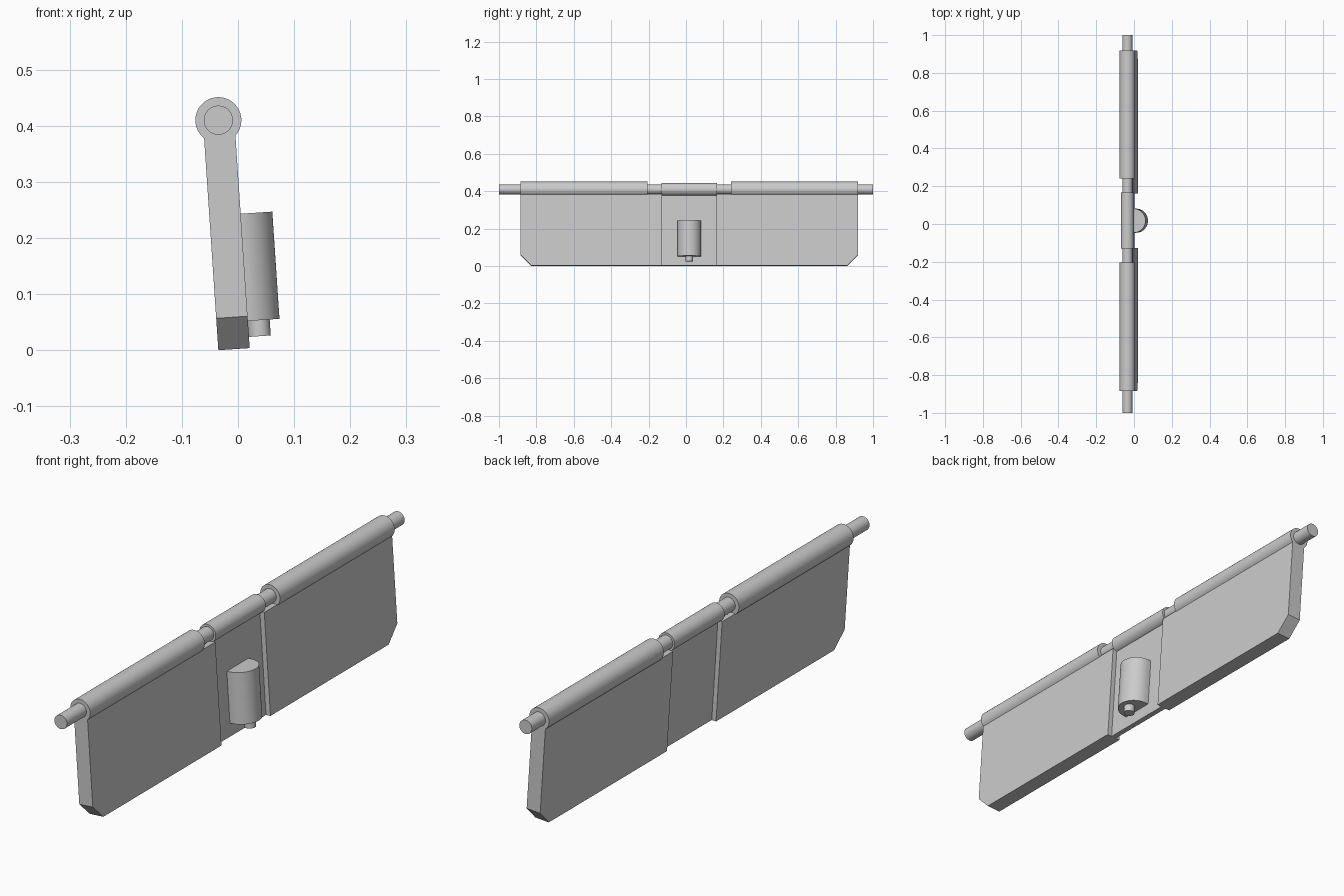
import bpy, bmesh, math
from mathutils import Matrix, Vector

if "Cube" in bpy.data.objects:
    bpy.data.objects.remove(bpy.data.objects["Cube"])

# Hinge frame: origin on the rod axis, local +x out of the cover face, local -z down it
FRAME = Matrix.Translation((-0.035, 0, 0.41)) @ Matrix.Rotation(-0.067, 4, 'Y')
YC = 0.0175          # cover is slightly off centre along the rod


def prism(name, outline, axis, start, end, smooth=False):
    """Extrude a 2D outline along 'x' (y,z pts), 'y' (x,z pts) or 'z' (x,y pts)."""
    place = {'x': lambda a, b: (start, a, b),
             'y': lambda a, b: (a, start, b),
             'z': lambda a, b: (a, b, start)}[axis]
    step = Vector([(end - start) * (axis == c) for c in 'xyz'])
    bm = bmesh.new()
    base = bm.faces.new([bm.verts.new(place(*p)) for p in outline])
    top = bmesh.ops.extrude_face_region(bm, geom=[base], use_keep_orig=True)
    bmesh.ops.translate(bm, vec=step,
                        verts=[g for g in top['geom'] if isinstance(g, bmesh.types.BMVert)])
    bmesh.ops.recalc_face_normals(bm, faces=bm.faces)
    mesh = bpy.data.meshes.new(name)
    bm.to_mesh(mesh)
    bm.free()
    ob = bpy.data.objects.new(name, mesh)
    bpy.context.collection.objects.link(ob)
    ob.matrix_world = FRAME
    if smooth:
        bpy.ops.object.select_all(action='DESELECT')
        ob.select_set(True)
        bpy.context.view_layer.objects.active = ob
        bpy.ops.object.shade_smooth_by_angle(angle=math.radians(35))
    return ob


def arc(cx, cy, r, a0=0, a1=360, n=48):
    full = a1 - a0 == 360
    return [(cx + r * math.cos(t), cy + r * math.sin(t))
            for t in (math.radians(a0 + (a1 - a0) * i / n) for i in range(n if full else n + 1))]


# Hinge rod
prism("hinge_rod", arc(0, 0, 0.026), 'y', -1, 1, True)

# Outer panels with clipped lower corners, and their hinge barrels
for side, s in (("left", -1), ("right", 1)):
    panel = [(YC + s * y, z) for y, z in
             ((0.145, -0.027), (0.902, -0.027), (0.902, -0.352),
              (0.845, -0.409), (0.145, -0.409))]
    prism(side + "_panel", panel, 'x', -0.0275, 0.0285)
    prism(side + "_barrel", arc(0, 0, 0.041), 'y', YC + s * 0.2225, YC + s * 0.902, True)

# Thinner centre panel and its smaller barrel
centre = [(YC - 0.145, -0.027), (YC + 0.145, -0.027),
          (YC + 0.145, -0.409), (YC - 0.145, -0.409)]
prism("centre_panel", centre, 'x', -0.010, 0.010)
prism("centre_barrel", arc(0, 0, 0.034), 'y', YC - 0.148, YC + 0.148, True)

# D-shaped latch housing with a plunger pin below
housing = [(0.008, YC - 0.064)] + arc(0.021, YC, 0.064, -90, 90, 32) + [(0.008, YC + 0.064)]
prism("latch_housing", housing, 'z', -0.3605, -0.169, True)
prism("latch_pin", arc(0.0475, YC, 0.02, n=32), 'z', -0.389, -0.355, True)
